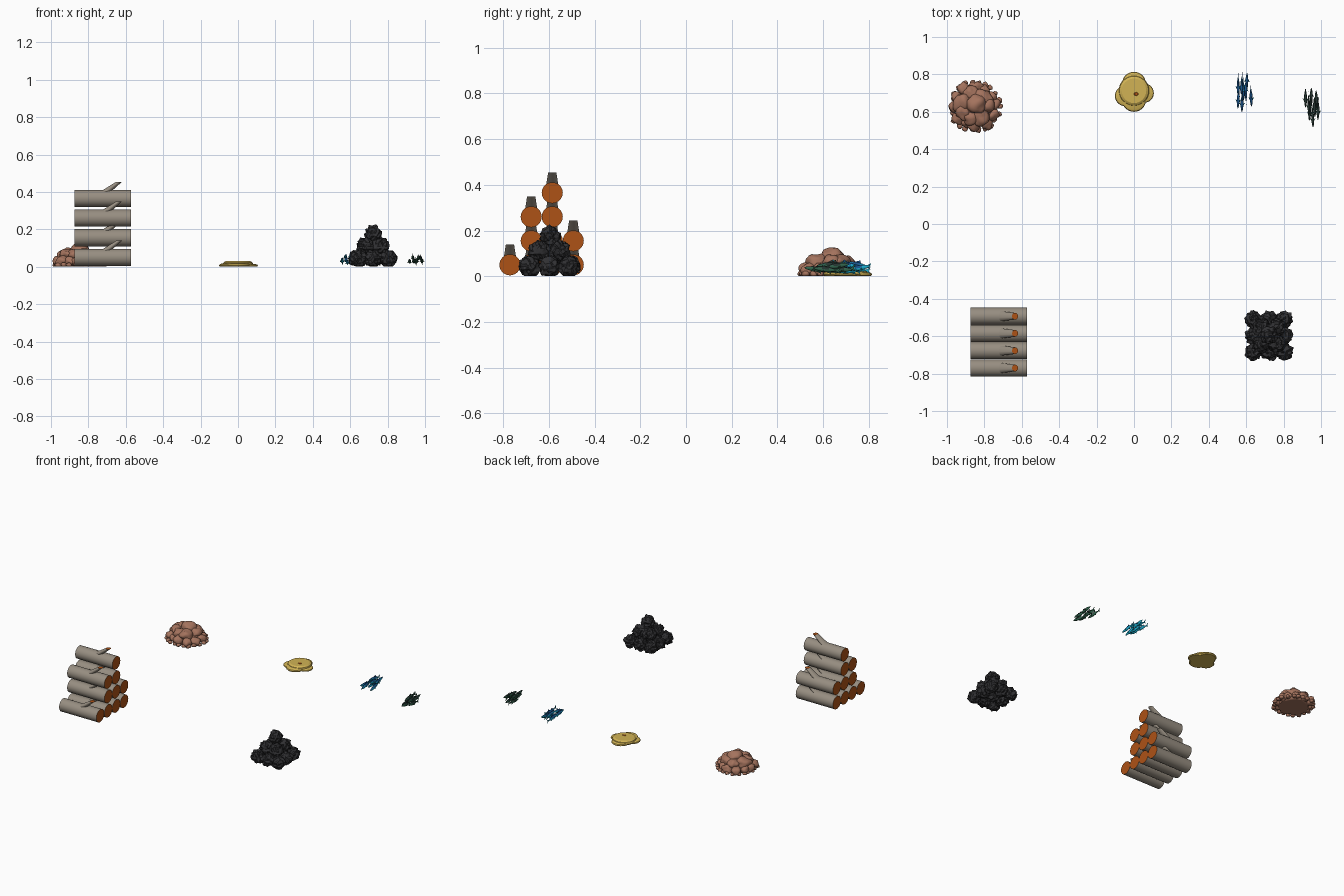
import bpy, bmesh, math, random
from mathutils import Vector, Matrix, noise

if "Cube" in bpy.data.objects:
    bpy.data.objects.remove(bpy.data.objects["Cube"])

random.seed(4)


def mat(name, r, g, b):
    m = bpy.data.materials.new(name)
    m.diffuse_color = (r, g, b, 1)
    m.use_nodes = True
    m.node_tree.nodes["Principled BSDF"].inputs["Base Color"].default_value = m.diffuse_color
    return m


BARK = mat("grey bark", .31, .27, .22)
CUT = mat("orange cut wood", .42, .085, .008)
COAL = mat("coal black", .03, .03, .033)
STONE = mat("brown stone", .37, .17, .11)
GOLD = mat("gold", .64, .45, .09)
BLUE = mat("deep blue", .01, .09, .27)
CYAN = mat("bright cyan", .01, .42, .62)
DARK = mat("dark green black", .018, .035, .03)
GREEN = mat("sea green", .03, .13, .075)


def finish(name, bm, mats, smooth=None):
    bmesh.ops.recalc_face_normals(bm, faces=bm.faces)
    me = bpy.data.meshes.new(name)
    bm.to_mesh(me)
    bm.free()
    for m in mats:
        me.materials.append(m)
    ob = bpy.data.objects.new(name, me)
    bpy.context.collection.objects.link(ob)
    if smooth:
        bpy.ops.object.select_all(action='DESELECT')
        ob.select_set(True)
        bpy.context.view_layer.objects.active = ob
        bpy.ops.object.shade_smooth_by_angle(angle=math.radians(smooth))
    return ob


def loft(bm, rings, n=24, axis='z', cap_mat=0):
    """Skin elliptical rings (centre, ra, rb) lying across the given axis."""
    loops = []
    for c, ra, rb in rings:
        ring = []
        for i in range(n):
            a = 2 * math.pi * i / n
            u, v = ra * math.cos(a), rb * math.sin(a)
            off = {'x': (0, u, v), 'y': (u, 0, v), 'z': (u, v, 0)}[axis]
            ring.append(bm.verts.new(Vector(c) + Vector(off)))
        loops.append(ring)
    for p, q in zip(loops, loops[1:]):
        for i in range(n):
            bm.faces.new((p[i], p[(i + 1) % n], q[(i + 1) % n], q[i]))
    for ring in (loops[0], loops[-1]):
        bm.faces.new(ring).material_index = cap_mat


def lump(bm, c, r, amount, freq, sub=3, scale=(1, 1, 1)):
    """Noisy ball, flattened where it meets the ground."""
    seed = Vector([random.uniform(-50, 50) for _ in range(3)])
    turn = Matrix.Rotation(random.uniform(0, 6.28), 3, 'Z')
    for v in bmesh.ops.create_icosphere(bm, subdivisions=sub, radius=1)['verts']:
        d = v.co.normalized()
        p = d * (1 + amount * noise.noise(d * freq + seed))
        p = turn @ Vector([p[i] * scale[i] * r for i in range(3)])
        v.co = Vector(c) + p
        v.co.z = max(v.co.z, 0)


# Log pile: rows of 4, 3, 2 and 1, each log with a sawn branch stub
rows = [(-.77, -.677, -.585, -.493), (-.677, -.585, -.493), (-.677, -.585), (-.585,)]
for k, ys in enumerate(rows):
    z = .05 + .105 * k
    for y in ys:
        bm = bmesh.new()
        loft(bm, [((-.873, y, z), .046, .046), ((-.573, y, z), .046, .046)],
             32, 'x', 1)
        loft(bm, [((-.757, y, z), .037, .032), ((-.636, y, z + .089), .016, .018)],
             20, 'z', 1)
        finish("log", bm, [BARK, CUT], 35)

# Coal pyramid: 3x3, 2x2 and 1 rough lumps
for k, n in enumerate((3, 2, 1)):
    for i in range(n):
        for j in range(n):
            x = .722 + .082 * (i - (n - 1) / 2)
            y = -.597 + .086 * (j - (n - 1) / 2)
            bm = bmesh.new()
            lump(bm, (x, y, .043 + .066 * k), .044, .42, 3.2)
            finish("coal_lump", bm, [COAL])

# Stone mound: rings of boulders shrinking toward the rim
CX, CY = -.85, .63
bm = bmesh.new()
lump(bm, (CX, CY, .015), .105, .1, 1.5, 3, (1, 1, .75))
lump(bm, (CX + .005, CY + .01, .085), .05, .25, 1.3, 3, (1, 1.05, .8))
for n, dist, r, z, flat in ((7, .065, .047, .062, .75), (12, .102, .033, .028, .85),
                            (22, .128, .015, .01, .8)):
    for i in range(n):
        a = 2 * math.pi * (i + random.uniform(-.2, .2)) / n
        d = dist * random.uniform(.94, 1.06)
        s = random.uniform(.85, 1.15)
        lump(bm, (CX + d * math.cos(a), CY + d * math.sin(a), z), r * s,
             .3, 1.3, 3 if r > .02 else 2, (1.1, .95, flat))
finish("stone_mound", bm, [STONE], 60)

# Gold slabs: overlapping flat rounded discs, one small orange fleck
for x, y, r, h in ((0, .75, .064, .018), (-.047, .685, .055, .016),
                   (.054, .70, .052, .014), (0, .665, .065, .02), (0, .712, .082, .03)):
    bm = bmesh.new()
    loft(bm, [((x, y, 0), r * .9, r * .9), ((x, y, h * .35), r, r),
              ((x, y, h * .75), r * .95, r * .95), ((x, y, h), r * .8, r * .8)], 32)
    finish("gold_slab", bm, [GOLD], 30)
bm = bmesh.new()
loft(bm, [((.012, .695, .029), .016, .012), ((.012, .695, .032), .011, .008)], 5)
finish("gold_fleck", bm, [CUT])


# Fish: slim body along y, dark back and lighter belly, thin fins
def fish(name, x, y, z, back, belly, flip):
    bm = bmesh.new()
    prof = [(-.058, .001, .002), (-.045, .005, .007), (-.02, .008, .012),
            (.01, .007, .011), (.035, .003, .005), (.043, .0015, .003)]
    loft(bm, [((0, t, 0), a, b) for t, a, b in prof], 10, 'y')

    def fin(pts):
        vs = [[bm.verts.new((s + px, py, pz)) for px, py, pz in pts]
              for s in (-.0007, .0007)]
        bm.faces.new(vs[0])
        bm.faces.new(vs[1][::-1])
        for i in range(len(pts)):
            j = (i + 1) % len(pts)
            bm.faces.new((vs[0][i], vs[0][j], vs[1][j], vs[1][i]))
    fin([(0, .036, 0), (0, .062, .016), (0, .054, 0), (0, .062, -.014)])
    fin([(0, -.015, .01), (0, .012, .021), (0, .016, .009)])
    fin([(0, 0, -.009), (0, .018, -.018), (0, .018, -.008)])
    for s in (-1, 1):
        fin([(s * .006, -.025, -.002), (s * .015, -.008, -.006), (s * .006, -.014, -.006)])
    bm.normal_update()
    bmesh.ops.recalc_face_normals(bm, faces=bm.faces)
    for f in bm.faces:
        f.material_index = 0 if f.calc_center_median().z > .003 else 1
    tilt = Matrix.Rotation(random.uniform(-.2, .2), 4, 'X')
    yaw = Matrix.Rotation(random.uniform(-.06, .06) + (math.pi if flip else 0), 4, 'Z')
    bm.transform(Matrix.Translation((x, y, z)) @ yaw @ tilt)
    finish(name, bm, [back, belly], 50)


blue = [(.557, .745, .03), (.576, .748, .05), (.603, .75, .035), (.558, .675, .032),
        (.578, .655, .04), (.598, .70, .05), (.585, .72, .025), (.626, .685, .03)]
green = [(.917, .68, .03), (.934, .645, .05), (.948, .67, .03), (.955, .575, .03),
         (.94, .61, .03), (.976, .655, .045), (.984, .615, .03), (.965, .63, .05)]
for i, p in enumerate(blue):
    fish("blue_fish", *p, BLUE, CYAN, i % 3 == 2)
for i, p in enumerate(green):
    fish("green_fish", *p, DARK, GREEN, i % 3 == 2)
